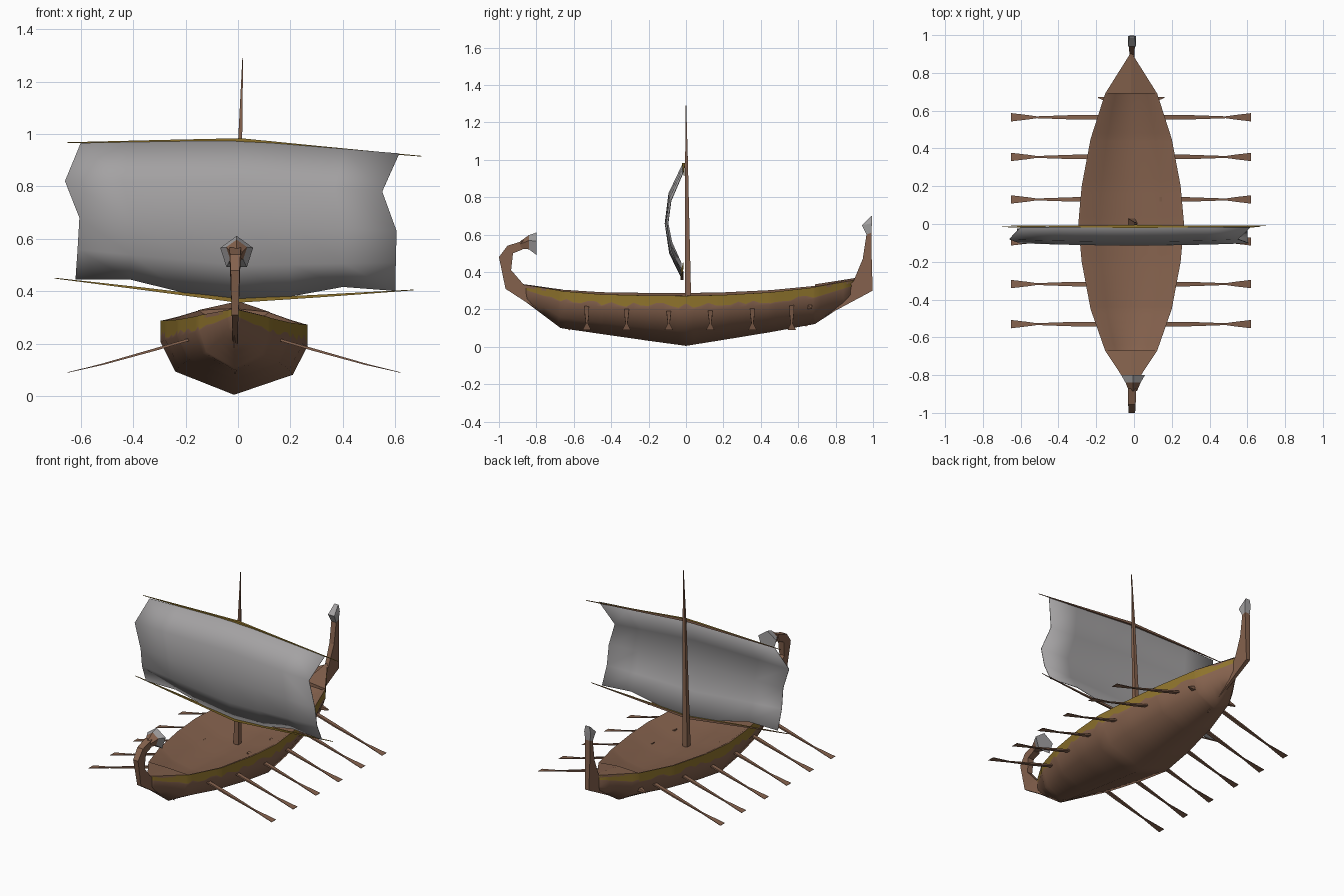
import bpy, bmesh, math, random
from mathutils import Vector

random.seed(4)
cube = bpy.data.objects.get("Cube")
if cube:
    bpy.data.objects.remove(cube)


def material(name, rgb):
    m = bpy.data.materials.new(name)
    m.use_nodes = True
    m.diffuse_color = (*rgb, 1)
    bsdf = m.node_tree.nodes["Principled BSDF"]
    bsdf.inputs["Base Color"].default_value = (*rgb, 1)
    bsdf.inputs["Roughness"].default_value = 0.8
    return m


WOOD = material("brown wood", (0.235, 0.122, 0.075))
GOLD = material("old gold", (0.27, 0.17, 0.025))
CLOTH = material("grey cloth", (0.37, 0.36, 0.365))
CX = -0.015  # centre plane of the boat


def loft(name, rings, mats, closed=True, caps=True, rule=None, smooth=None):
    """Skin a row of point rings; rule(ring, side) picks the material slot."""
    bm = bmesh.new()
    rows = [[bm.verts.new(p) for p in ring] for ring in rings]
    n = len(rows[0])
    for i in range(len(rows) - 1):
        for j in range(n if closed else n - 1):
            k = (j + 1) % n
            f = bm.faces.new((rows[i][j], rows[i][k], rows[i + 1][k], rows[i + 1][j]))
            if rule:
                f.material_index = rule(i, j)
    if caps:
        bm.faces.new(rows[0][::-1])
        bm.faces.new(rows[-1]).material_index = rule(len(rows) - 2, 0) if rule else 0
    bmesh.ops.recalc_face_normals(bm, faces=bm.faces)
    mesh = bpy.data.meshes.new(name)
    bm.to_mesh(mesh)
    bm.free()
    obj = bpy.data.objects.new(name, mesh)
    bpy.context.collection.objects.link(obj)
    for m in mats:
        mesh.materials.append(m)
    if smooth:
        bpy.ops.object.select_all(action="DESELECT")
        obj.select_set(True)
        bpy.context.view_layer.objects.active = obj
        bpy.ops.object.shade_smooth_by_angle(angle=math.radians(smooth))
    return obj


# Hull stations: y, half width, rim height, keel height
STATIONS = [(-0.87, 0.006, 0.33, 0.25), (-0.67, 0.138, 0.302, 0.1),
            (-0.45, 0.215, 0.286, 0.068), (-0.2, 0.262, 0.281, 0.032),
            (0, 0.28, 0.28, 0.005), (0.2, 0.262, 0.284, 0.037),
            (0.45, 0.215, 0.297, 0.078), (0.69, 0.138, 0.322, 0.122),
            (0.9, 0.006, 0.355, 0.26)]


def station(y):
    for a, b in zip(STATIONS, STATIONS[1:]):
        if y <= b[0]:
            t = (y - a[0]) / (b[0] - a[0])
            return [p + (q - p) * t for p, q in zip(a[1:], b[1:])]
    return STATIONS[-1][1:]


def rolled(x, y, z):
    return (CX + x, y, z - 0.027 * x)


def hull_ring(y):
    w, rim, keel = station(y)
    h = rim - keel
    sag = 0.08 * max(0, 1 - (abs(y) / 0.9) ** 4)
    half = [(0.8 * w, keel + 0.3 * h), (w, keel + 0.7 * h)]
    inner = [(0.96 * w, rim), (0.6 * w, rim - 0.7 * sag)]
    edges = [rim - min(random.choice((0.04, 0.055, 0.065)), 0.27 * h) for _ in "lr"]
    right = half + [(w, edges[0]), (w, rim)] + inner
    left = half + [(w, edges[1]), (w, rim)] + inner
    pts = [(0, keel)] + right + [(0, rim - sag)] + [(-x, z) for x, z in left[::-1]]
    return [rolled(x, y, z) for x, z in pts]


ys = {s[0] for s in STATIONS} | {round(-0.84 + 0.04 * i, 2) for i in range(43)}
loft("hull", [hull_ring(y) for y in sorted(ys)], [WOOD, GOLD],
     rule=lambda i, j: int(j in (3, 10)), smooth=60)


# Small raised decks at both ends
def end_deck(name, y0, y1, lift):
    rings = []
    for y in (y0, y1):
        w, rim, _ = station(y)
        rings.append([rolled(x, y, z) for x, z in (
            (-w, rim - 0.012), (w, rim - 0.012), (w, rim + 0.002),
            (0, rim + lift), (-w, rim + 0.002))])
    loft(name, rings, [WOOD])


end_deck("bow_deck", -0.67, -0.87, 0.005)
end_deck("stern_deck", 0.69, 0.9, 0.012)


# Upright posts, given as outer and inner edge points with a half thickness
def post(name, pairs, mat):
    rings = [[(CX + 0.004 + sx * w, y, z) for sx, y, z in
              ((-1, oy, oz), (1, oy, oz), (1, iy, iz), (-1, iy, iz))]
             for oy, oz, iy, iz, w in pairs]
    loft(name, rings, [mat])


post("bow_post", [(-0.62, 0.086, -0.62, 0.12, 0.004), (-0.965, 0.31, -0.87, 0.335, 0.013),
                  (-1, 0.48, -0.935, 0.41, 0.017), (-0.955, 0.54, -0.925, 0.5, 0.02),
                  (-0.87, 0.567, -0.875, 0.52, 0.022)], WOOD)
post("stern_post", [(0.64, 0.108, 0.64, 0.14, 0.004), (0.998, 0.3, 0.895, 0.35, 0.013),
                    (0.993, 0.47, 0.945, 0.47, 0.016), (0.991, 0.61, 0.965, 0.6, 0.017)], WOOD)
post("stern_leaf", [(0.991, 0.61, 0.965, 0.6, 0.017), (0.994, 0.66, 0.94, 0.65, 0.022),
                    (0.994, 0.7, 0.987, 0.697, 0.014)], CLOTH)

# Flower head flaring inboard from the bow post
head = [[(CX + 0.01 + r * math.sin(a), y, z + r * math.cos(a))
         for a in (math.tau * k / 5 for k in range(5))]
        for y, z, r in ((-0.885, 0.543, 0.022), (-0.84, 0.555, 0.042), (-0.8, 0.545, 0.066))]
loft("bow_flower", head, [WOOD, CLOTH], rule=lambda i, j: i)


# Mast and yards: four-sided tapering spars through a few points
def spar(name, pts, mats, rule=None):
    pts = [(Vector(p), r) for p, r in pts]
    axis = (pts[-1][0] - pts[0][0]).normalized()
    u = axis.cross(Vector((0, 1, 0))).normalized()
    v = axis.cross(u)
    rings = [[p + r * (math.cos(a) * u + math.sin(a) * v)
              for a in (math.tau * (k + 0.5) / 4 for k in range(4))] for p, r in pts]
    return loft(name, rings, mats, rule=rule)


spar("mast", [((-0.012, 0.012, 0.19), 0.024), ((0.008, 0.003, 0.97), 0.011),
              ((0.018, 0, 1.29), 0.002)], [WOOD])
yard_rule = lambda i, j: int(j in (0, 3))
spar("upper_yard", [((-0.65, -0.01, 0.967), 0.002), ((-0.3, -0.012, 0.972), 0.007),
                    ((0.01, -0.014, 0.976), 0.011), ((0.3, -0.012, 0.95), 0.007),
                    ((0.7, -0.01, 0.915), 0.002)], [WOOD, GOLD], yard_rule)
spar("lower_yard", [((-0.7, -0.015, 0.45), 0.002), ((-0.35, -0.02, 0.408), 0.007),
                    ((0, -0.022, 0.364), 0.011), ((0.33, -0.02, 0.383), 0.007),
                    ((0.67, -0.015, 0.405), 0.002)], [WOOD, GOLD], yard_rule)

# Billowing sail: left edge, right edge, mid height and forward bulge for each row
ROWS = [(-0.6, 0.965, 0.615, 0.925, 0.975, 0.018), (-0.66, 0.82, 0.55, 0.78, 0.82, 0.092),
        (-0.605, 0.68, 0.605, 0.63, 0.66, 0.112), (-0.612, 0.56, 0.602, 0.51, 0.5, 0.088),
        (-0.62, 0.445, 0.6, 0.402, 0.37, 0.025)]


def sail_row(i):
    xl, zl, xr, zr, zm, bulge = ROWS[i]
    row = []
    for k in range(7):
        t = k / 3 - 1
        x = t * (xr if t > 0 else -xl)
        z = zm + abs(t) * ((zr if t > 0 else zl) - zm)
        if i == 4 and abs(abs(t) - 2 / 3) < 0.01:
            z += 0.026
        row.append((x, -bulge + 0.012 * t * t * (0 < i < 4), z))
    return row


sail = loft("sail", [sail_row(i) for i in range(5)], [CLOTH], closed=False, caps=False, smooth=60)
sheet = sail.modifiers.new("cloth thickness", "SOLIDIFY")
sheet.thickness = 0.004
sheet.offset = 0

# Six flat oars on each side
for number, y in enumerate((-0.53, -0.318, -0.092, 0.13, 0.355, 0.565), 1):
    for side, word in ((1, "left"), (-1, "right")):
        rings = []
        for x, z, w, t in ((0.15, 0.222, 0.012, 0.005), (0.3, 0.178, 0.012, 0.005),
                           (0.5, 0.122, 0.005, 0.003), (0.55, 0.11, 0.012, 0.002),
                           (0.635, 0.09, 0.022, 0.001)):
            rings.append([(CX + side * x, y + a * w, z + b * t)
                          for a, b in ((-1, -1), (1, -1), (1, 1), (-1, 1))])
        loft(f"{word}_oar_{number}", rings, [WOOD])

# Steering pegs near the stern
for side, word in ((1, "left"), (-1, "right")):
    spar(f"{word}_steering_peg", [((CX + side * 0.12, 0.66, 0.215), 0.02),
                                  ((CX + side * 0.175, 0.67, 0.205), 0.004)], [WOOD])
